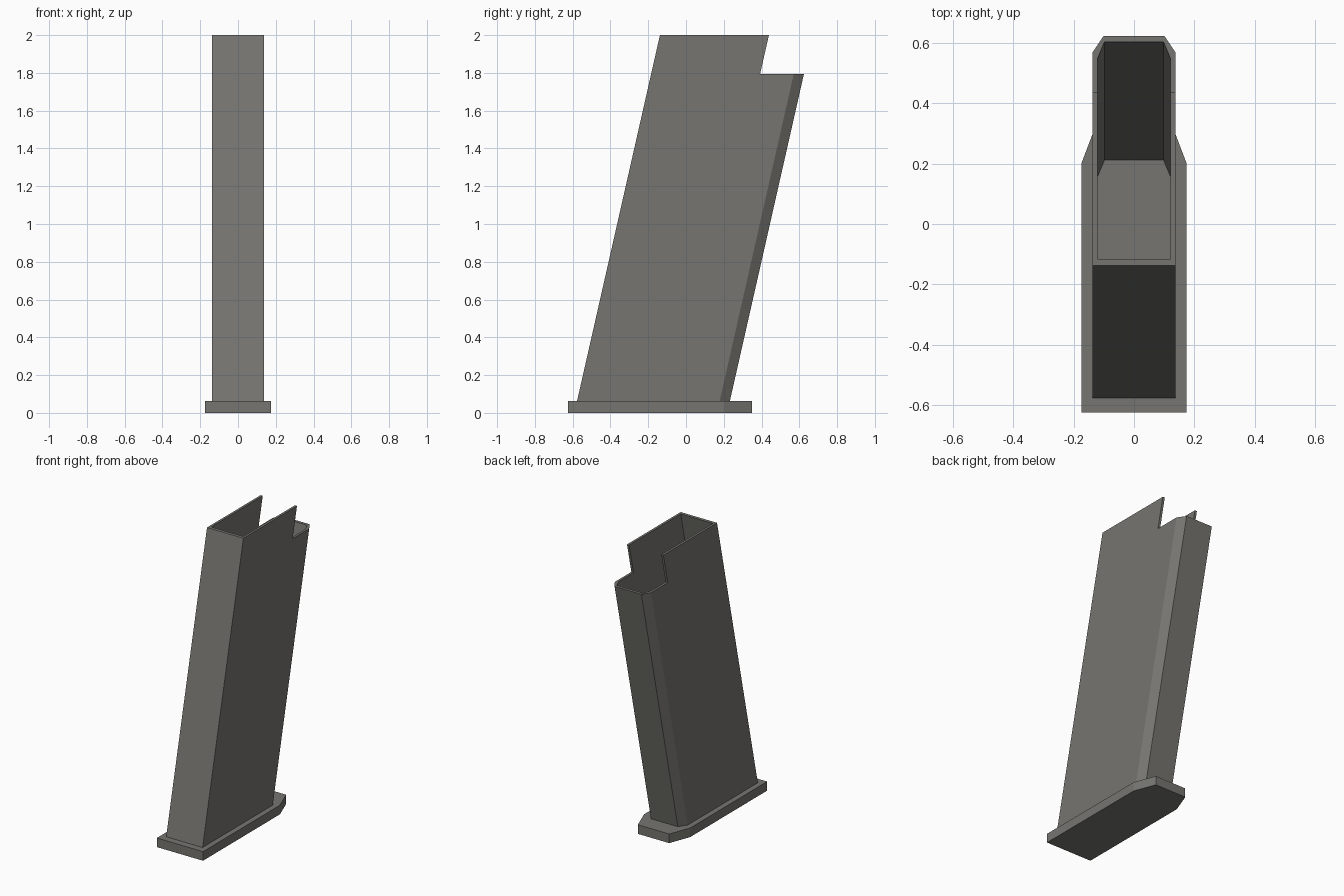
import bpy, bmesh

if "Cube" in bpy.data.objects:
    bpy.data.objects.remove(bpy.data.objects["Cube"])

SLOPE = 0.2265      # backward lean of the tube per unit of height
BASE_TOP = 0.062

steel = bpy.data.materials.new("dark grey metal")
steel.diffuse_color = (0.18, 0.177, 0.162, 1)
steel.use_nodes = True
steel.node_tree.nodes["Principled BSDF"].inputs["Base Color"].default_value = steel.diffuse_color


def lean(x, y, z):
    """Shift a point of the base-level outline along the lean of the tube."""
    return (x, y + SLOPE * (z - BASE_TOP), z)


def mirrored(half):
    """Close a right-hand half outline by mirroring it across x = 0."""
    return half + [(-x, y) for x, y in reversed(half)]


def finish(name, bm):
    bmesh.ops.recalc_face_normals(bm, faces=bm.faces)
    mesh = bpy.data.meshes.new(name)
    bm.to_mesh(mesh)
    bm.free()
    mesh.materials.append(steel)
    obj = bpy.data.objects.new(name, mesh)
    bpy.context.collection.objects.link(obj)
    return obj


def prism(name, outline, z0, z1, place=lambda x, y, z: (x, y, z)):
    """Solid with the same outline at both heights."""
    bm = bmesh.new()
    lo, hi = [[bm.verts.new(place(x, y, z)) for x, y in outline] for z in (z0, z1)]
    bm.faces.new(lo)
    bm.faces.new(hi)
    for i in range(len(outline)):
        j = (i + 1) % len(outline)
        bm.faces.new((lo[i], lo[j], hi[j], hi[i]))
    return finish(name, bm)


def tube(name, outer, inner, z0, z1):
    """Leaning hollow wall between two outlines."""
    bm = bmesh.new()
    rings = [[bm.verts.new(lean(x, y, z)) for x, y in o]
             for o, z in ((outer, z0), (outer, z1), (inner, z1), (inner, z0))]
    for k in range(4):
        a, b = rings[k], rings[(k + 1) % 4]
        for i in range(len(outer)):
            j = (i + 1) % len(outer)
            bm.faces.new((a[i], a[j], b[j], b[i]))
    return finish(name, bm)


# Base plate with tapered rear corners
prism("base_plate",
      mirrored([(0.174, -0.625), (0.174, 0.203), (0.118, 0.35)]), 0.0, BASE_TOP)

# Hollow leaning body, chamfered at the rear, seated slightly into the plate
body = tube("magazine_body",
            mirrored([(0.137, -0.577), (0.137, 0.178), (0.101, 0.232)]),
            mirrored([(0.121, -0.555), (0.121, 0.157), (0.098, 0.212)]),
            BASE_TOP - 0.01, 2.0)

# Step cut out of the upper rear
cutter = prism("notch_cutter",
               mirrored([(0.3, 0.0), (0.3, 0.6)]), 1.795, 2.2, lean)
cutter.hide_render = True
cutter.hide_viewport = True
cut = body.modifiers.new("notch", 'BOOLEAN')
cut.operation = 'DIFFERENCE'
cut.solver = 'EXACT'
cut.object = cutter
